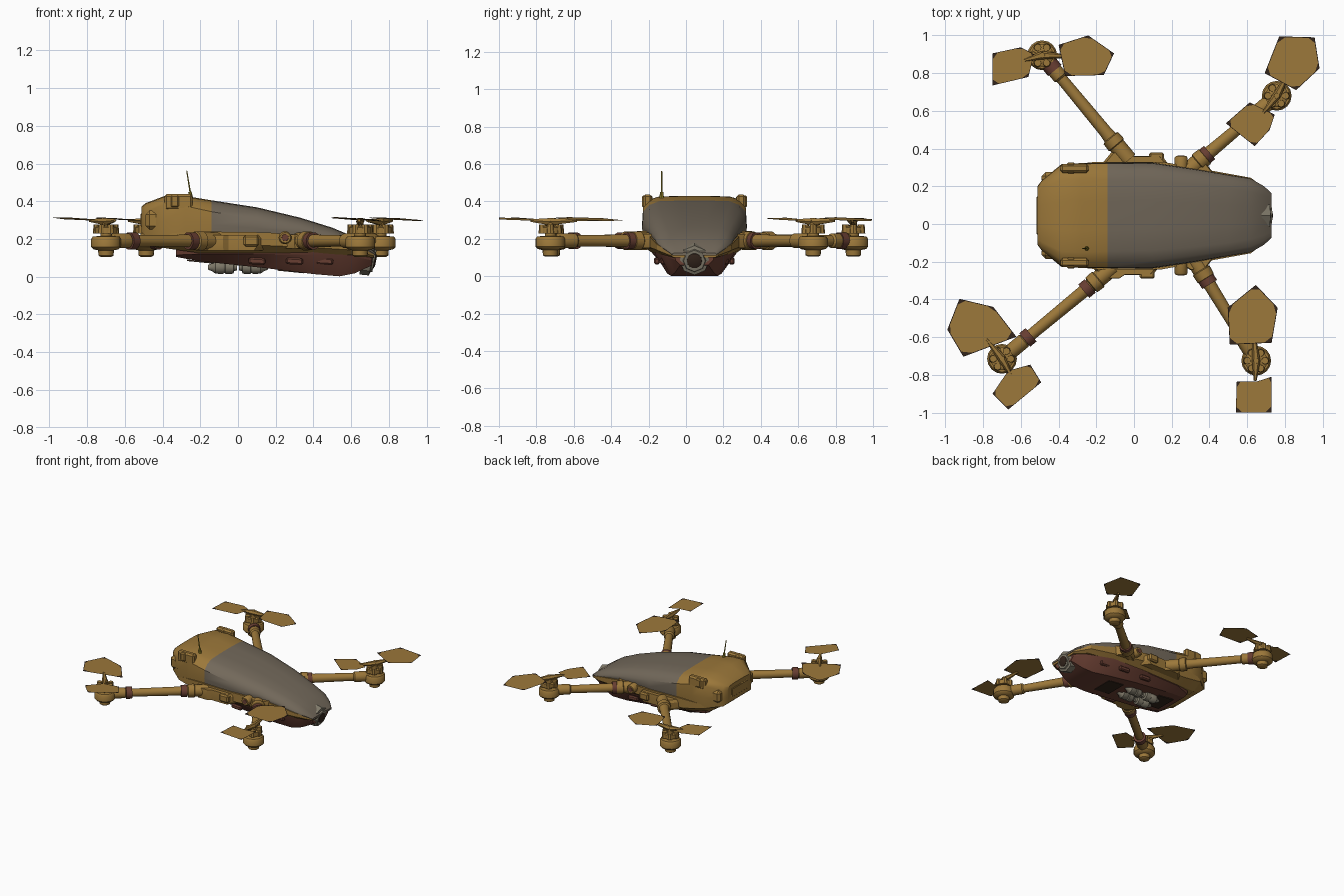
import bpy, bmesh, math
from mathutils import Vector, Matrix

if "Cube" in bpy.data.objects:
    bpy.data.objects.remove(bpy.data.objects["Cube"])

CY = 0.045   # body centre line in y


def mat(name, r, g, b):
    m = bpy.data.materials.new(name)
    lin = [((c / 255 + 0.055) / 1.055) ** 2.4 for c in (r, g, b)]
    m.diffuse_color = (*lin, 1)
    m.use_nodes = True
    m.node_tree.nodes["Principled BSDF"].inputs["Base Color"].default_value = m.diffuse_color
    return m


OCHRE = mat("ochre_paint", 156, 120, 58)
GREY = mat("grey_shell", 114, 104, 90)
MAROON = mat("maroon_plating", 104, 62, 50)
STEEL = mat("pale_steel", 128, 122, 106)
DARK = mat("dark_brown", 50, 36, 27)
BRASS = mat("antenna_olive", 150, 135, 40)


def finish(name, bm, mats, angle=35):
    bmesh.ops.recalc_face_normals(bm, faces=bm.faces[:])
    me = bpy.data.meshes.new(name)
    bm.to_mesh(me)
    bm.free()
    for m in mats if isinstance(mats, list) else [mats]:
        me.materials.append(m)
    me.shade_smooth()
    me.set_sharp_from_angle(angle=math.radians(angle))
    ob = bpy.data.objects.new(name, me)
    bpy.context.collection.objects.link(ob)
    return ob


def loft(name, rings, mats, angle=35, rule=None):
    bm = bmesh.new()
    vs = [[bm.verts.new(p) for p in r] for r in rings]
    n = len(vs[0])
    for a, b in zip(vs, vs[1:]):
        for i in range(n):
            bm.faces.new((a[i], a[(i + 1) % n], b[(i + 1) % n], b[i]))
    bm.faces.new(vs[0])
    bm.faces.new(vs[-1])
    if rule:
        for f in bm.faces:
            f.material_index = rule(f.calc_center_median())
    return finish(name, bm, mats, angle)


def lathe(name, p, q, prof, m, n=14, angle=35):
    """Round part about p->q; prof holds (distance along axis, radius)."""
    p, q = Vector(p), Vector(q)
    rot = (q - p).to_track_quat('Z', 'Y')
    return loft(name, [[p + rot @ Vector((r * math.cos(2 * math.pi * i / n),
                r * math.sin(2 * math.pi * i / n), d)) for i in range(n)]
                for d, r in prof], m, angle)


def tube(name, p, q, r1, r2, m, n=14):
    return lathe(name, p, q, [(0, r1), ((Vector(q) - Vector(p)).length, r2)], m, n)


def box(name, c, s, m, bevel=0.0, turn=0.0):
    bm = bmesh.new()
    bmesh.ops.create_cube(bm, size=1, matrix=Matrix.Translation(c) @
                          Matrix.Rotation(turn, 4, 'Y') @ Matrix.Diagonal((*s, 1)))
    if bevel:
        bmesh.ops.bevel(bm, geom=bm.edges[:], offset=bevel, segments=1, affect='EDGES')
    return finish(name, bm, m, 20)


def prism(name, pts, z0, z1, m, inset=0.9):
    c = sum((Vector(p) for p in pts), Vector((0, 0))) / len(pts)
    shrink = [c + (Vector(p) - c) * inset for p in pts]
    zm = z1 - 0.02
    return loft(name, [[(*p, z0) for p in shrink], [(*p, z0 + 0.02) for p in pts],
                       [(*p, zm) for p in pts], [(*p, z1) for p in shrink]], m, 20)


def sym(x, half):
    """Closed section at x from half profile (half width, z), bottom to top."""
    return [(x, CY - w, z) for w, z in half] + [(x, CY + w, z) for w, z in reversed(half)]


# upper shell: ochre tail, grey canopy (x, half width, top half width, top, shoulder, bottom)
shell = [(-.512, .155, .12, .372, .34, .235), (-.49, .185, .14, .39, .345, .215),
         (-.385, .272, .19, .43, .385, .205), (-.28, .278, .195, .428, .375, .205),
         (-.14, .28, .19, .405, .345, .21), (.1, .28, .185, .368, .305, .21),
         (.33, .245, .165, .313, .262, .205), (.5, .215, .145, .26, .218, .185),
         (.62, .195, .125, .21, .178, .155), (.69, .155, .105, .165, .15, .135),
         (.73, .118, .085, .128, .122, .11)]
loft("upper_shell", [sym(x, [(w * .97, zb), (w, (zb + zs) / 2), (w * .985, zs),
     (w * .5 + wt * .53, zs * .4 + zt * .6), (wt, zt - .004), (wt * .4, zt)])
     for x, w, wt, zt, zs, zb in shell], [OCHRE, GREY], 40, lambda c: int(c.x > -.14))

# chassis frame under the shell
loft("chassis_frame", [sym(x, [(wb, z0), (w, z1), (w, z2)]) for x, wb, w, z0, z1, z2 in [
    (-.49, .12, .17, .215, .225, .25), (-.38, .19, .265, .15, .2, .23),
    (-.2, .225, .285, .125, .165, .24), (.15, .225, .285, .125, .165, .235),
    (.4, .2, .24, .12, .155, .215), (.62, .17, .2, .115, .14, .17),
    (.72, .11, .125, .1, .11, .128)]], OCHRE, 20)

# maroon belly
loft("belly", [sym(x, [(wb, z0), (w * .97, z1 - .035), (w, z1)]) for x, wb, w, z0, z1 in [
    (-.33, .13, .18, .105, .15), (-.2, .155, .225, .082, .155), (.15, .155, .23, .045, .155),
    (.4, .145, .215, .014, .15), (.54, .125, .185, .002, .145), (.62, .105, .155, .018, .14),
    (.71, .075, .105, .06, .122)]], MAROON, 20)
for s in (-1, 1):
    for x in (.1, .3, .46):
        box("belly_vent", (x, CY + s * (.2 - max(0, x - .3) * .2), .082), (.09, .03, .035), MAROON, .008, .06)
for x, z in ((-.2, .08), (.28, .029)):
    box("belly_hatch", (x, CY, z), (.14, .17, .008), DARK, 0, .1)

# nose camera
lathe("nose_housing", (.66, CY, .095), (.76, CY, .075),
      [(0, .085), (.05, .08), (.055, .062), (.065, .058)], STEEL, 8, 20)
lathe("nose_lens", (.71, CY, .085), (.76, CY, .075), [(0, .045), (.016, .04), (.022, .025)], DARK)

# sensor pods slung under the belly
for y in (CY - .045, CY + .045):
    for s in (-1, 1):
        lathe("belly_pod", (s * .005, y, .05), (s * .2, y, .05),
              [(0, .016), (.015, .02), (.02, .034), (.06, .036), (.065, .03), (.075, .035),
               (.115, .034), (.13, .022), (.155, .012)], STEEL, 12)
box("pod_rack", (0, CY, .075), (.2, .12, .03), STEEL, .006)

# tail ears, tail lamp panels and side trim
for s in (-1, 1):
    box("tail_ear", (-.315, CY + s * .25, .395), (.15, .048, .085), OCHRE, .012)
    box("tail_ear_step", (-.335, CY + s * .252, .4), (.045, .058, .065), OCHRE, .008)
    box("tail_corner_pad", (-.45, CY + s * .2, .30), (.08, .06, .1), OCHRE, .02)
    dx = 0 if s > 0 else -.05
    prism("side_gusset", [(x + dx, CY + s * y) for x, y in (
        (-.19, .25), (-.12, .335), (-.03, .335), (.0, .315), (.15, .315), (.2, .25))],
        .14, .222, OCHRE)
    box("side_block", (.12 + dx, CY + s * .31, .19), (.08, .05, .06), OCHRE, .01)
    prism("front_gusset", [(x, CY + s * y) for x, y in (
        (.22, .24), (.3, .29), (.38, .28), (.44, .2))], .15, .225, OCHRE)
    lathe("side_port", (.25, CY + s * .25, .207), (.25, CY + s * .4, .207),
          [(0, .035), (.055, .035), (.065, .028)], OCHRE, 12)
    lathe("side_port_ring", (.25, CY + s * .31, .207), (.25, CY + s * .4, .207),
          [(0, .02), (.008, .018)], MAROON, 12)
box("tail_panel", (-.512, CY, .3), (.01, .2, .07), OCHRE, .004)

# antenna
tube("antenna_base", (-.25, -.13, .41), (-.255, -.13, .45), .013, .009, BRASS, 8)
tube("antenna", (-.252, -.13, .44), (-.272, -.13, .562), .005, .003, BRASS, 6)


def blade(pts, hub):
    """Thin five-sided blade: ochre middle, dark rim and corners."""
    pts = [Vector(p) for p in pts]
    c = sum(pts, Vector((0, 0))) / 5
    high = lambda p: (p.x, p.y, .305 - .055 * (p.x - c.x) - .035 * (p.y - c.y))
    bm = bmesh.new()
    core = []
    for i, p in enumerate(pts):
        a, b = p.lerp(pts[i - 1], .16), p.lerp(pts[(i + 1) % 5], .16)
        core += [bm.verts.new(high(c.lerp(q, .97))) for q in (a, b)]
    outer = [bm.verts.new(high(p)) for p in pts]
    bm.faces.new(core)
    for i in range(5):
        j = (i + 1) % 5
        bm.faces.new((outer[i], core[2 * i + 1], core[2 * i])).material_index = 1
        bm.faces.new((outer[i], outer[j], core[2 * j], core[2 * i + 1])).material_index = 1
    finish("rotor_blade", bm, [OCHRE, DARK])
    tube("blade_root", (*hub, .292), (*Vector(hub).lerp(c, .62), .298), .022, .008, OCHRE, 6)


# arms: motor centre, arm root, ring positions along the arm, two blades
arms = [
    ((-.487, .895), (-.11, .44), (.86,),
     [(-.75, .905), (-.60, .937), (-.53, .90), (-.56, .78), (-.75, .735)],
     [(-.40, .95), (-.243, 1.0), (-.106, .905), (-.16, .79), (-.365, .785)]),
    ((.757, .68), (.36, .345), (.06,),
     [(.77, .995), (.958, .99), (.984, .825), (.86, .71), (.693, .80)],
     [(.487, .534), (.614, .645), (.746, .58), (.72, .50), (.64, .413)]),
    ((-.70, -.715), (-.21, -.31), (.08, .72),
     [(-.926, -.397), (-.746, -.44), (-.624, -.598), (-.905, -.704), (-.99, -.56)],
     [(-.667, -.778), (-.55, -.746), (-.492, -.84), (-.667, -.984), (-.75, -.90)]),
    ((.648, -.725), (.37, -.27), (.07,),
     [(.646, -.323), (.762, -.444), (.73, -.63), (.508, -.64), (.497, -.444)],
     [(.545, -.836), (.65, -.836), (.73, -.81), (.73, -1.0), (.54, -1.0)])]

MOTOR = [(.105, .028), (.112, .04), (.14, .042), (.146, .068), (.158, .079), (.2, .079),
         (.213, .07), (.216, .03), (.228, .03), (.23, .06), (.262, .06), (.268, .05),
         (.27, .02), (.312, .014)]

for (mx, my), root, marks, b1, b2 in arms:
    m, r = Vector((mx, my, .19)), Vector((*root, .19))
    at = lambda t: r.lerp(m, t)
    u = (m - r).normalized()
    L = (m - r).length
    # arm with root and tip collars
    lathe("arm", r - u * .13, m, [(0, .045), (.1, .045), (.105, .052), (.15, .05), (.155, .038),
          (.2, .034), (L - .03, .03), (L - .02, .04), (L + .08, .04), (L + .1, .032)], OCHRE)
    for t in marks:
        tube("arm_ring", at(t) - u * .022, at(t) + u * .022, .046, .046, MAROON)
    # motor with cooling lugs
    lathe("motor", (mx, my, 0), (mx, my, 1), MOTOR, OCHRE, 16)
    for k in range(6):
        a = math.pi * k / 3
        x, y = mx + .047 * math.cos(a), my + .047 * math.sin(a)
        tube("motor_lug", (x, y, .228), (x, y, .277), .023, .019, OCHRE, 8)
    for b in (b1, b2):
        blade(b, (mx, my))
